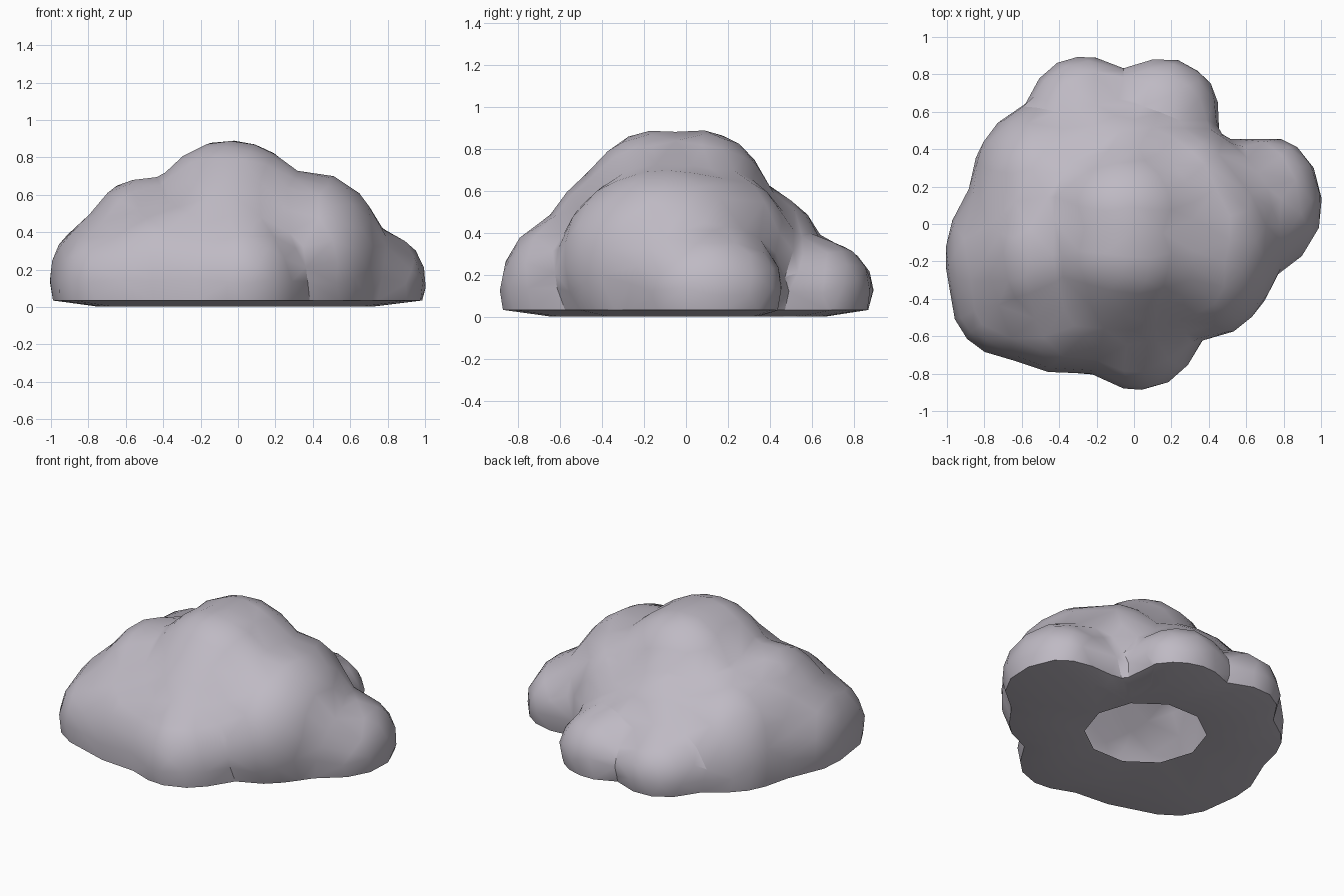
import bpy, bmesh, math
from mathutils import Vector

cube = bpy.data.objects.get("Cube")
if cube:
    bpy.data.objects.remove(cube, do_unlink=True)

# Lobes of the mound: centre, radii
LOBES = [
    ((-.04, -.14, .47), (.43, .37, .42)),   # peak, front half
    ((-.04, .06, .47), (.43, .36, .42)),    # peak, back half
    ((-.05, -.30, .32), (.46, .37, .40)),   # slope below the peak
    ((.39, -.08, .25), (.40, .53, .47)),    # left shoulder
    ((.30, .18, .25), (.33, .34, .44)),     # left rear shoulder
    ((.71, .11, .13), (.30, .37, .29)),     # small left lobe
    ((-.51, -.13, .32), (.31, .43, .37)),   # right shoulder, upper
    ((-.60, -.18, .15), (.41, .48, .38)),   # right shoulder, lower
    ((-.48, .20, .15), (.39, .44, .48)),    # right rear shoulder
    ((-.10, .36, .20), (.52, .31, .40)),    # rear filler
    ((-.27, .60, .13), (.30, .30, .25)),    # rear lobes
    ((.15, .60, .13), (.31, .29, .25)),
    ((.02, -.51, .13), (.35, .38, .37)),    # front lobe
    ((-.35, -.45, .12), (.46, .35, .42)),   # front filler
    ((-.66, -.41, .12), (.32, .31, .32)),   # front right corner
]
RIM = .035
CORE = Vector((-.05, .05, RIM))
HOLE = Vector((-.05, .05, .015))
HOLE_RADIUS, HOLE_SIDES = .37, 10


def reach(direction):
    """Distance from the core to the outermost lobe surface."""
    best = .3
    for centre, radii in LOBES:
        o = Vector([(CORE[i] - centre[i]) / radii[i] for i in range(3)])
        d = Vector([direction[i] / radii[i] for i in range(3)])
        a, b, c = d.dot(d), o.dot(d), o.dot(o) - 1
        disc = b * b - a * c
        if disc > 0:
            best = max(best, (-b + math.sqrt(disc)) / a)
    return best


def extrude_rim(bm, edges):
    """Extrude open edges; return the new vertices and edges."""
    geom = bmesh.ops.extrude_edge_only(bm, edges=edges)["geom"]
    return ([g for g in geom if isinstance(g, bmesh.types.BMVert)],
            [g for g in geom if isinstance(g, bmesh.types.BMEdge)])


# Dome pushed out to the lobes, with the valleys softened
bm = bmesh.new()
bmesh.ops.create_icosphere(bm, subdivisions=5, radius=1)
bmesh.ops.bisect_plane(bm, geom=bm.verts[:] + bm.edges[:] + bm.faces[:],
                       plane_co=(0, 0, 0), plane_no=(0, 0, 1), clear_inner=True)
bmesh.ops.remove_doubles(bm, verts=bm.verts[:], dist=.01)
bmesh.ops.triangulate(bm, faces=bm.faces[:])
dist = {v: reach(v.co.normalized()) for v in bm.verts}
for _ in range(2):
    soft = {}
    for v in bm.verts:
        near = [dist[e.other_vert(v)] for e in v.link_edges
                if e.is_boundary or not v.is_boundary]
        soft[v] = (dist[v] + sum(near) / len(near)) / 2
    dist = soft
for v in bm.verts:
    v.co = CORE + v.co.normalized() * dist[v]
mesh = bpy.data.meshes.new("mound")
bm.to_mesh(mesh)
bm.free()
mound = bpy.data.objects.new("mound", mesh)
bpy.context.collection.objects.link(mound)

# Reduce to a low-poly skin
reduce = mound.modifiers.new("reduce", 'DECIMATE')
reduce.ratio = .22
bpy.context.view_layer.update()
skin = bpy.data.meshes.new_from_object(
    mound.evaluated_get(bpy.context.evaluated_depsgraph_get()))
mound.modifiers.clear()
mound.data = skin

# Shallow underside: a low ring, then in to the open hole
bm = bmesh.new()
bm.from_mesh(skin)
verts, edges = extrude_rim(bm, [e for e in bm.edges if e.is_boundary])
for v in verts:
    v.co = CORE + (v.co - CORE) * .75
    v.co.z = .003
verts, edges = extrude_rim(bm, edges)
step = math.tau / HOLE_SIDES
for v in verts:
    d = v.co - HOLE
    a = round(math.atan2(d.y, d.x) / step) * step
    v.co = HOLE + HOLE_RADIUS * Vector((math.cos(a), math.sin(a), 0))
bmesh.ops.remove_doubles(bm, verts=bm.verts[:], dist=.004)
bmesh.ops.recalc_face_normals(bm, faces=bm.faces[:])
if max(bm.faces, key=lambda f: f.calc_center_median().z).normal.z < 0:
    bmesh.ops.reverse_faces(bm, faces=bm.faces[:])
bm.to_mesh(skin)
bm.free()

# Single grey colour
grey = bpy.data.materials.new("lilac_grey")
grey.use_nodes = True
colour = (.52, .49, .55, 1)
grey.diffuse_color = colour
grey.node_tree.nodes["Principled BSDF"].inputs["Base Color"].default_value = colour
skin.materials.append(grey)

bpy.ops.object.select_all(action='DESELECT')
mound.select_set(True)
bpy.context.view_layer.objects.active = mound
bpy.ops.object.shade_smooth_by_angle(angle=math.radians(30))
